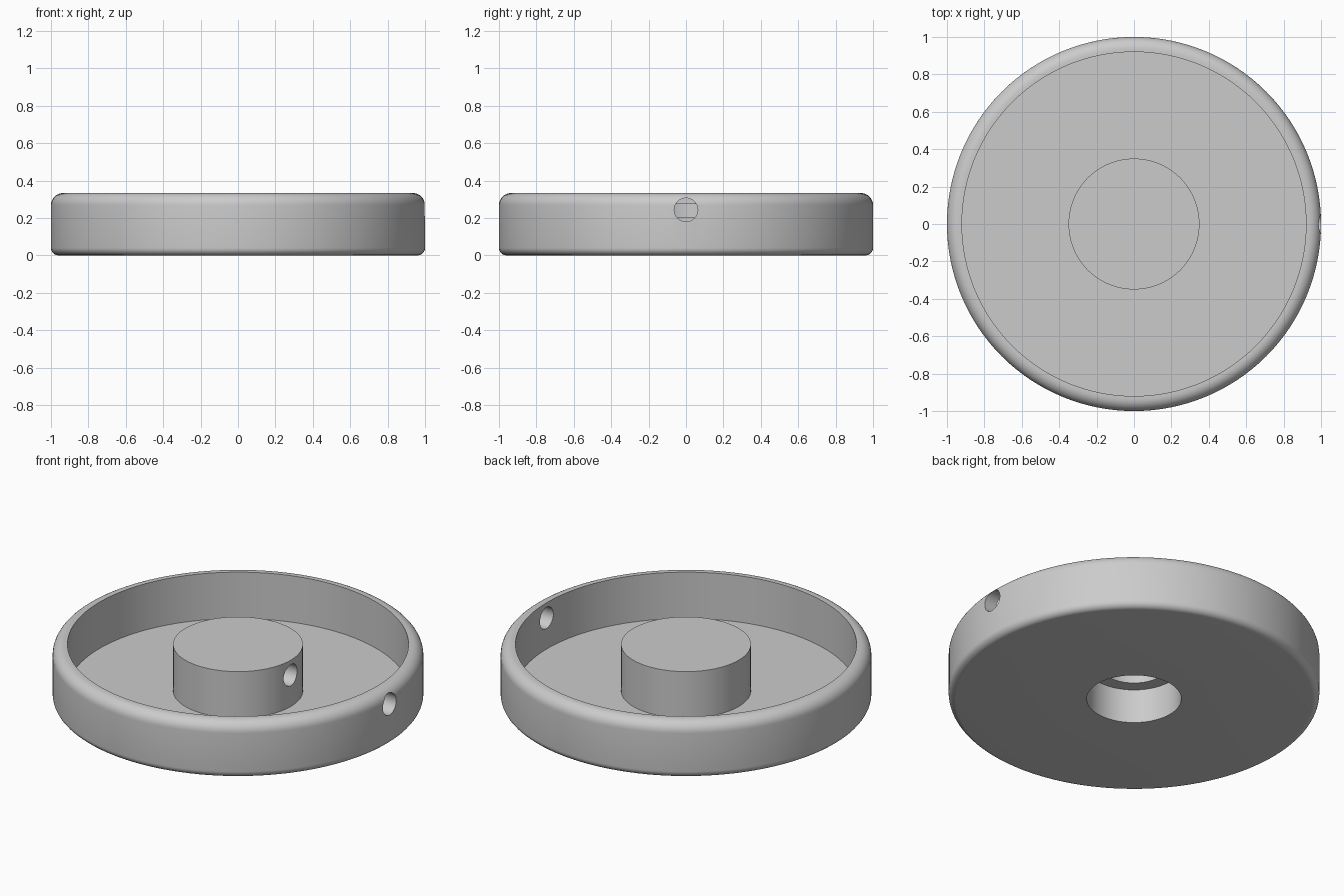
import bpy, bmesh, math

old = bpy.data.objects.get("Cube")
if old:
    bpy.data.objects.remove(old, do_unlink=True)

# Main dimensions
HEIGHT, RADIUS, RIM = 0.333, 1.0, 0.92
FLOOR, HUB = 0.057, 0.35
BORE, LEDGE, POCKET, CEILING = 0.255, 0.203, 0.18, 0.275
SEGMENTS = 128

grey = bpy.data.materials.new("plain grey")
grey.use_nodes = True
grey.diffuse_color = (0.6, 0.6, 0.6, 1)
grey.node_tree.nodes["Principled BSDF"].inputs["Base Color"].default_value = (0.6, 0.6, 0.6, 1)


def fillet(r, z, size, start, steps=8):
    """Quarter-round points about (r, z), turning 90 degrees from start."""
    angles = [math.radians(start + 90 * i / steps) for i in range(steps + 1)]
    return [(r + size * math.cos(a), z + size * math.sin(a)) for a in angles]


def lathe(name, profile):
    """Revolve an (r, z) profile about the z axis."""
    bm = bmesh.new()
    verts = [bm.verts.new((r, 0, z)) for r, z in profile]
    edges = [bm.edges.new(pair) for pair in zip(verts, verts[1:])]
    bmesh.ops.spin(bm, geom=verts + edges, cent=(0, 0, 0), axis=(0, 0, 1),
                   angle=math.tau, steps=SEGMENTS, use_duplicate=False)
    bmesh.ops.remove_doubles(bm, verts=bm.verts, dist=0.0001)
    bmesh.ops.recalc_face_normals(bm, faces=bm.faces)
    mesh = bpy.data.meshes.new(name)
    bm.to_mesh(mesh)
    bm.free()
    obj = bpy.data.objects.new(name, mesh)
    bpy.context.collection.objects.link(obj)
    mesh.materials.append(grey)
    return obj


# Dish with rounded outer wall, central hub and stepped blind bore
profile = [(0, CEILING), (POCKET, CEILING), (POCKET, LEDGE), (BORE, LEDGE), (BORE, 0)]
profile += fillet(RADIUS - 0.04, 0.04, 0.04, -90)
profile += fillet(RADIUS - 0.065, HEIGHT - 0.065, 0.065, 0)
profile += [(RIM, HEIGHT), (RIM, FLOOR), (HUB, FLOOR), (HUB, HEIGHT), (0, HEIGHT)]
dish = lathe("dish_with_hub", profile)

# Cross hole drilled through the wall and into the hub
bpy.ops.mesh.primitive_cylinder_add(vertices=48, radius=0.063, depth=1.2,
                                    location=(0.6, 0, 0.243),
                                    rotation=(0, math.pi / 2, 0))
drill = bpy.context.object
drill.name = "drill_cutter"
drill.hide_render = True
drill.data.materials.append(grey)

cut = dish.modifiers.new("cross hole", 'BOOLEAN')
cut.operation, cut.solver, cut.object = 'DIFFERENCE', 'EXACT', drill

bpy.ops.object.select_all(action='DESELECT')
dish.select_set(True)
bpy.context.view_layer.objects.active = dish
bpy.ops.object.modifier_apply(modifier=cut.name)
bpy.data.objects.remove(drill, do_unlink=True)
bpy.ops.object.shade_smooth_by_angle(angle=math.radians(30))
